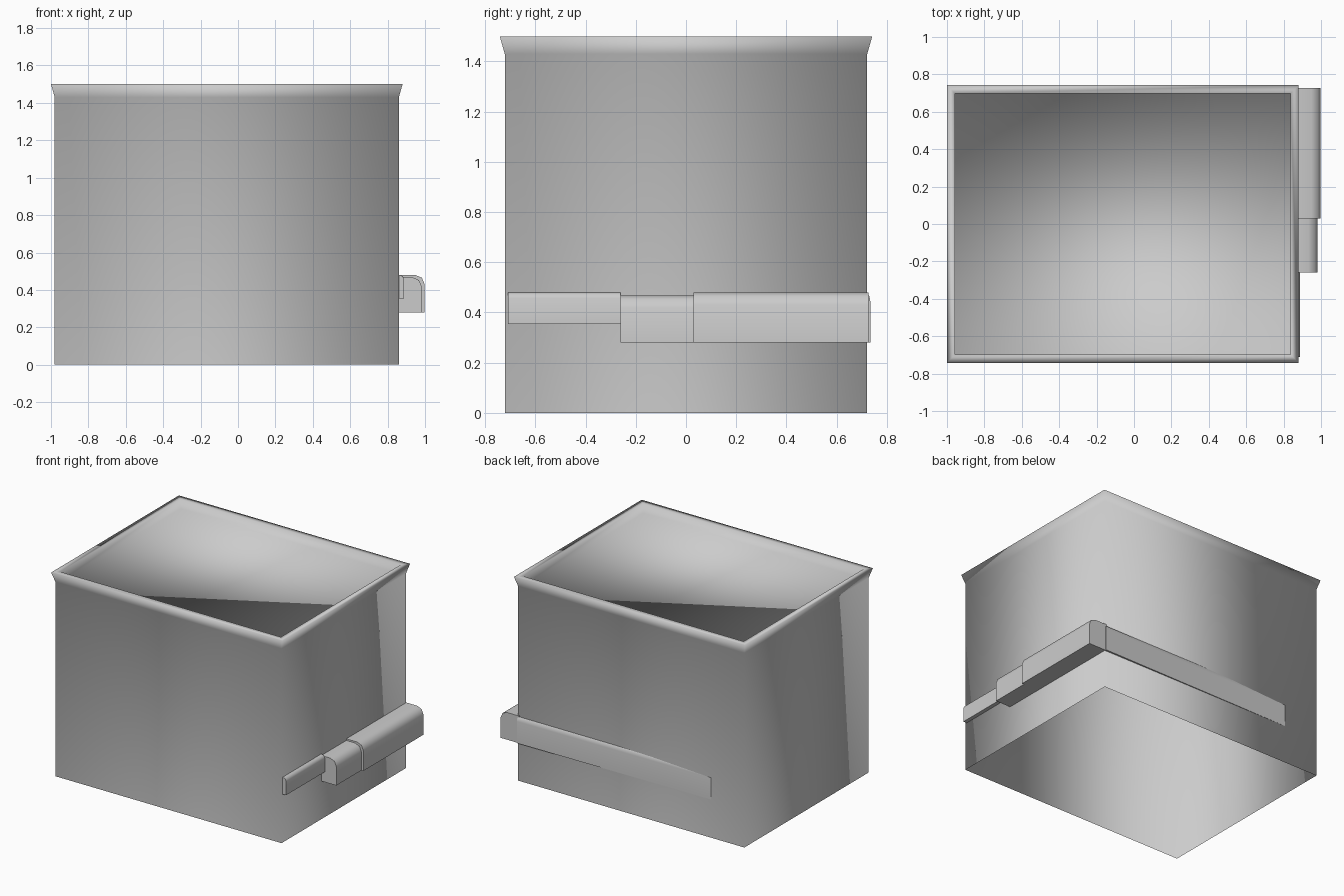
import bpy
import bmesh

cube = bpy.data.objects.get("Cube")
if cube:
    bpy.data.objects.remove(cube, do_unlink=True)

grey = bpy.data.materials.new("plain_grey")
grey.use_nodes = True
colour = (0.6, 0.6, 0.6, 1)
grey.diffuse_color = colour
grey.node_tree.nodes["Principled BSDF"].inputs["Base Color"].default_value = colour


def loft(name, rings, cap_start=True, cap_end=True):
    """Skin a list of matching closed point rings into a smooth object."""
    bm = bmesh.new()
    loops = [[bm.verts.new(p) for p in ring] for ring in rings]
    for a, b in zip(loops, loops[1:]):
        for i in range(len(a)):
            j = (i + 1) % len(a)
            bm.faces.new((a[i], a[j], b[j], b[i]))
    if cap_start:
        bm.faces.new(loops[0][::-1])
    if cap_end:
        bm.faces.new(loops[-1])
    bmesh.ops.recalc_face_normals(bm, faces=bm.faces)
    mesh = bpy.data.meshes.new(name)
    bm.to_mesh(mesh)
    bm.free()
    mesh.materials.append(grey)
    obj = bpy.data.objects.new(name, mesh)
    bpy.context.collection.objects.link(obj)
    return obj


def smooth(obj, angle=None):
    bpy.ops.object.select_all(action='DESELECT')
    obj.select_set(True)
    bpy.context.view_layer.objects.active = obj
    if angle is None:
        bpy.ops.object.shade_smooth()
    else:
        bpy.ops.object.shade_smooth_by_angle(angle=angle)


CENTRE_X = -0.06


def rectangle(half_x, half_y, z):
    return [(CENTRE_X + sx * half_x, sy * half_y, z)
            for sx, sy in ((-1, -1), (1, -1), (1, 1), (-1, 1))]


# Box: open underneath, flared rim, shallow recessed top
box = loft("box_body", [
    rectangle(0.92, 0.722, 0),
    rectangle(0.92, 0.722, 1.43),
    rectangle(0.94, 0.742, 1.5),
    rectangle(0.897, 0.697, 1.5),
    rectangle(0.897, 0.697, 1.43),
], cap_start=False)
smooth(box)


def side_strip(name, y0, y1, reach, low, high):
    """Strip along the +x wall with a rounded upper outer edge."""
    wall = 0.85
    r = min(0.05, (reach - wall) * 0.6)
    profile = [(wall, low), (reach, low), (reach, high - r),
               (reach - r * 0.3, high - r * 0.3), (reach - r, high), (wall, high)]
    strip = loft(name, [[(x, y, z) for x, z in profile] for y in (y0, y1)])
    smooth(strip, 0.9)


# Band pieces and clasp on the side wall
side_strip("band_front_end", -0.71, -0.26, 0.888, 0.355, 0.48)
side_strip("band_clasp", -0.26, 0.03, 0.982, 0.28, 0.468)
side_strip("band_side", 0.03, 0.728, 0.998, 0.28, 0.48)


# Band along the back wall, fading into it
def back_section(x, reach):
    return [(x, 0.71, 0.28), (x, reach, 0.28), (x, reach, 0.44),
            (x, reach - 0.004, 0.465), (x, 0.71, 0.48)]


back_band = loft("band_back", [back_section(0.86, 0.735), back_section(-0.95, 0.72)])
smooth(back_band, 0.9)
